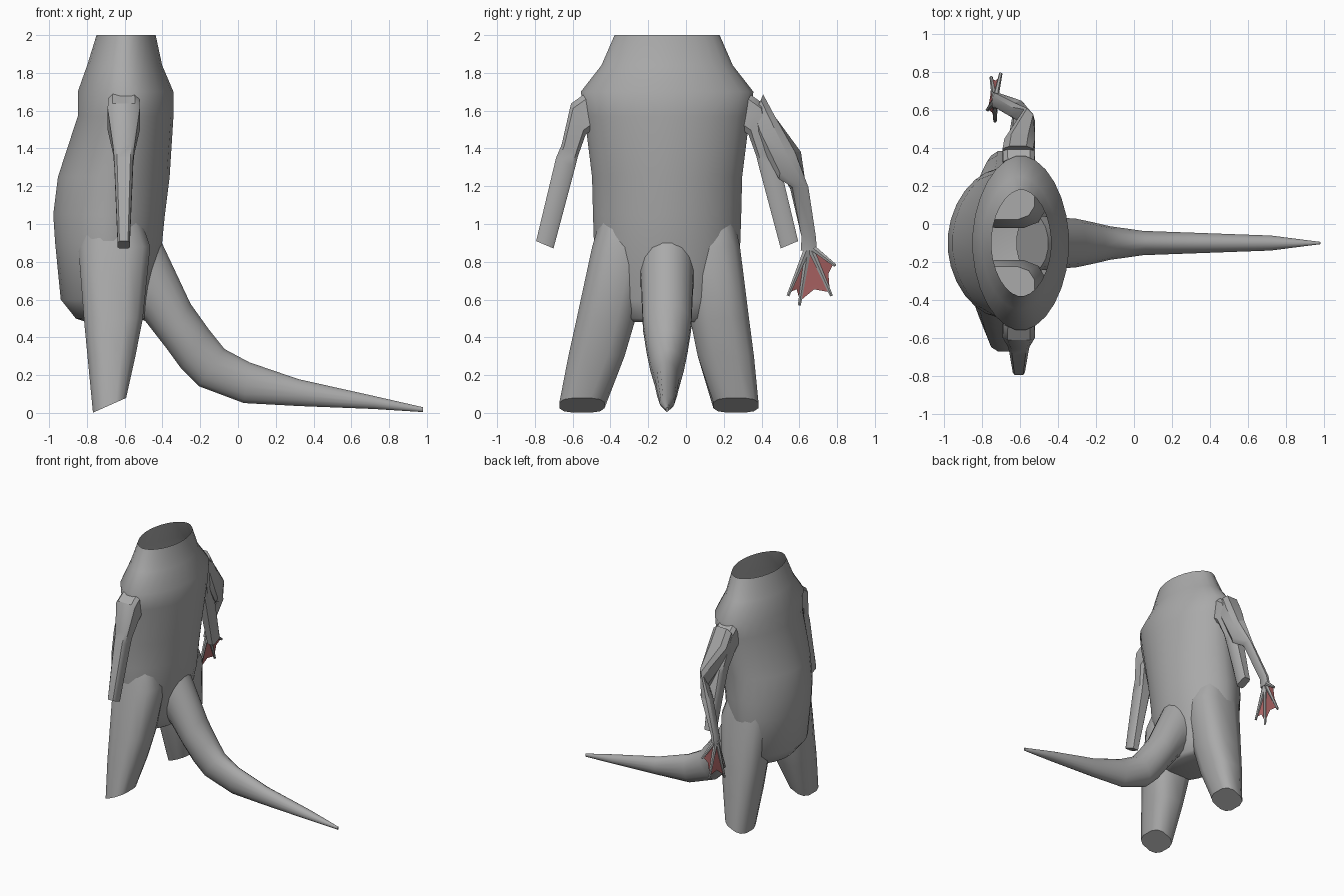
import bpy, bmesh, math
from mathutils import Vector as V

cube = bpy.data.objects.get("Cube")
if cube:
    bpy.data.objects.remove(cube)


def material(name, color):
    m = bpy.data.materials.new(name)
    m.use_nodes = True
    m.diffuse_color = (*color, 1)
    m.node_tree.nodes["Principled BSDF"].inputs["Base Color"].default_value = (*color, 1)
    return m


GREY = material("grey skin", (0.4, 0.4, 0.4))
RED = material("red webbing", (0.42, 0.13, 0.13))
MID = -0.1  # y of the body's plane of symmetry


def finish(name, bm, mat, angle=40):
    bmesh.ops.recalc_face_normals(bm, faces=bm.faces)
    mesh = bpy.data.meshes.new(name)
    bm.to_mesh(mesh)
    bm.free()
    mesh.materials.append(mat)
    ob = bpy.data.objects.new(name, mesh)
    bpy.context.collection.objects.link(ob)
    bpy.ops.object.select_all(action='DESELECT')
    ob.select_set(True)
    bpy.context.view_layer.objects.active = ob
    bpy.ops.object.shade_smooth_by_angle(angle=math.radians(angle))
    return ob


def ring(c, u, v, n=16, p=2.0):
    """Superellipse around c with half axes u and v."""
    pts = []
    for i in range(n):
        a = 2 * math.pi * (i + 0.5) / n
        cu, cv = math.cos(a), math.sin(a)
        pts.append(V(c) + V(u) * math.copysign(abs(cu) ** (2 / p), cu)
                   + V(v) * math.copysign(abs(cv) ** (2 / p), cv))
    return pts


def loft(name, rings, mat=GREY, cap_start=True, cap_end=True, angle=40):
    bm = bmesh.new()
    loops = [[bm.verts.new(p) for p in r] for r in rings]
    n = len(loops[0])
    for a, b in zip(loops, loops[1:]):
        for i in range(n):
            j = (i + 1) % n
            bm.faces.new((a[i], a[j], b[j], b[i]))
    if cap_start:
        bm.faces.new(loops[0])
    if cap_end:
        bm.faces.new(loops[-1])
    return finish(name, bm, mat, angle)


# Body: height, belly x, back x, half width; the neck is open
body = [(0.48, -.80, -.52, .20), (0.50, -.86, -.49, .27), (0.60, -.94, -.47, .35),
        (0.90, -.97, -.40, .39), (1.05, -.98, -.385, .395), (1.25, -.955, -.36, .40),
        (1.57, -.85, -.34, .44), (1.70, -.85, -.34, .46), (1.84, -.80, -.40, .35),
        (2.00, -.75, -.435, .28)]
loft("body", [ring(((a + b) / 2, MID, z), ((b - a) / 2, 0, 0), (0, h, 0), 28, 1.9)
              for z, a, b, h in body], cap_end=False, angle=60)

# Legs: height, front x, back x, outer and inner distance from the middle
leg = [(1.05, -.82, -.52, .35, .12), (0.88, -.85, -.46, .395, .08),
       (0.50, -.82, -.50, .46, .14), (0.30, -.80, -.54, .495, .19),
       (0.04, -.77, -.59, .53, .285)]
for side, label in ((-1, "right"), (1, "left")):
    rings = []
    for z, a, b, out, inn in leg:
        tilt = 0.04 if z < 0.1 else 0
        y = MID - 0.045 * max(0, 1 - z) + side * (out + inn) / 2
        rings.append(ring(((a + b) / 2, y, z), ((b - a) / 2, 0, tilt),
                          (0, (out - inn) / 2, 0), 12, 2.8))
    loft(label + "_leg", rings, angle=45)

# Tail: upper x, z, lower x, z, half width
tail = [(-.45, .98, -.62, .56, .15), (-.40, .90, -.49, .48, .14), (-.25, .58, -.38, .34, .13),
        (-.15, .44, -.30, .23, .11), (-.07, .34, -.21, .14, .09), (.06, .27, .03, .05, .065),
        (.32, .18, .32, .035, .055), (.72, .09, .72, .02, .04), (.98, .03, .98, .004, .006)]
loft("tail", [ring(((a + c) / 2, MID, (b + d) / 2), ((a - c) / 2, 0, (b - d) / 2), (0, h, 0))
              for a, b, c, d, h in tail], angle=60)

# Plain arms: outer and inner edge (distance from the middle, height), half depth
arm = [(.44, 1.69, .36, 1.52, .085), (.51, 1.64, .43, 1.47, .088), (.56, 1.42, .47, 1.36, .058),
       (.59, 1.35, .485, 1.30, .052), (.695, .91, .60, .87, .033)]
for side, label in ((-1, "right"), (1, "left")):
    loft(label + "_arm", [ring((-.605, MID + side * (a + c) / 2, (b + d) / 2), (h, 0, 0),
                               (0, side * (a - c) / 2, (b - d) / 2), 8, 5)
                          for a, b, c, d, h in arm])

# Thin bent limb over the left arm
limb = [((-.61, .38, 1.62), (.085, 0, 0), (0, .03, .07)),
        ((-.60, .42, 1.52), (.085, 0, 0), (0, .055, .05)),
        ((-.555, .55, 1.31), (.03, -.03, 0), (.01, .045, .075)),
        ((-.61, .60, 1.19), (.035, .01, .01), (0, .045, 0)),
        ((-.72, .65, .93), (.02, 0, 0), (0, .04, 0)),
        ((-.73, .65, .86), (.018, 0, 0), (0, .045, 0))]
loft("webbed_limb", [ring(c, u, v, 8, 3) for c, u, v in limb], angle=25)

# Fingers and the webbing between them
palm = V((-.73, .65, .89))
tips = [V(t) for t in ((-.73, .54, .62), (-.77, .60, .57), (-.75, .77, .62), (-.70, .79, .78))]
for i, tip in enumerate(tips):
    d = (tip - palm).normalized()
    u = d.cross(V((1, 0, 0))).normalized()
    v = d.cross(u)
    loft(f"finger_{i + 1}", [ring(palm, u * .02, v * .016, 6), ring(tip, u * .009, v * .009, 6)])

bm = bmesh.new()
root = bm.verts.new(palm)
for a, b in zip(tips, tips[1:]):
    corners = (palm.lerp(a, .93), palm.lerp((a + b) / 2, .8), palm.lerp(b, .93))
    va, vm, vb = [bm.verts.new(p) for p in corners]
    bm.faces.new((root, va, vm))
    bm.faces.new((root, vm, vb))
finish("webbing", bm, RED)
